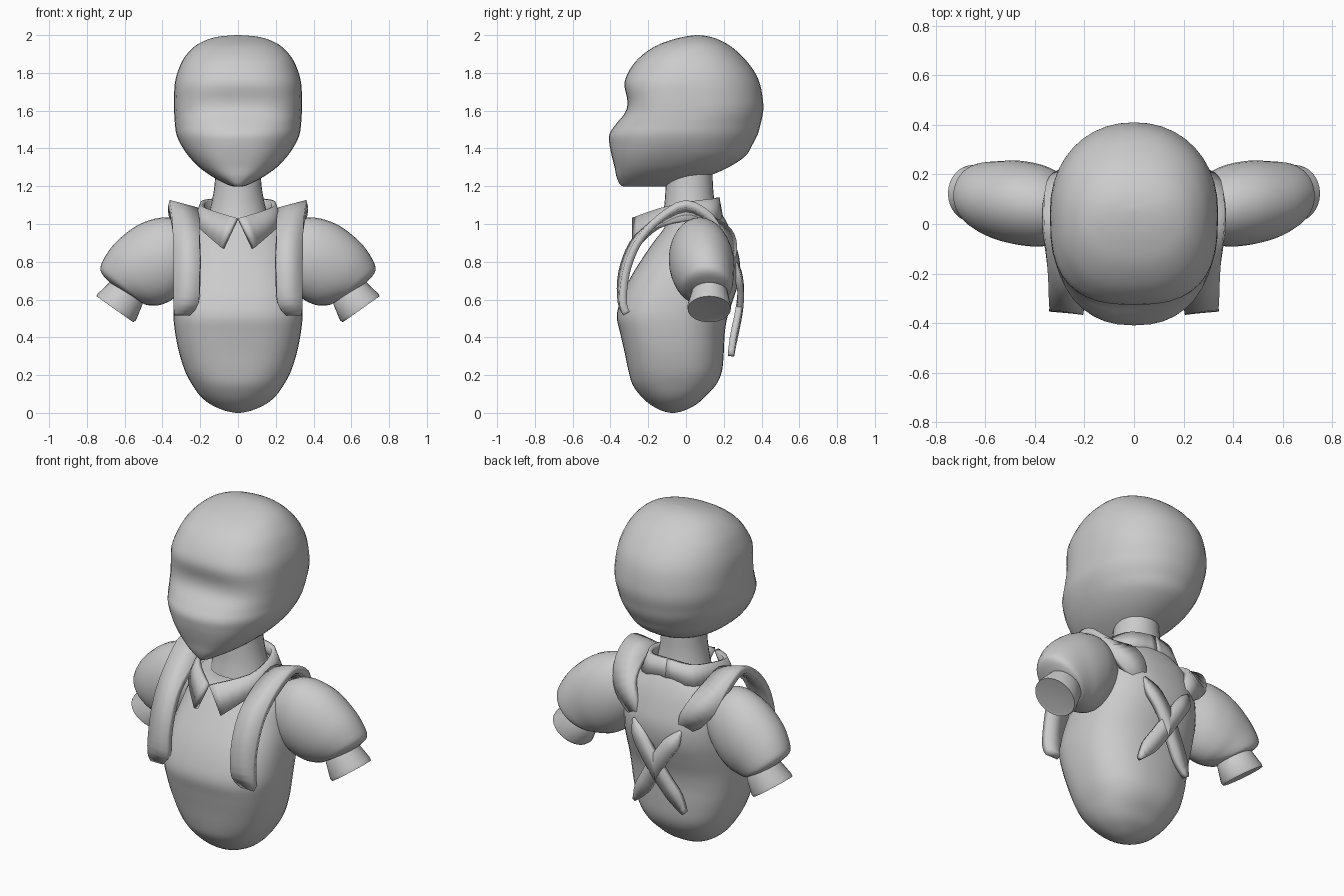
import bpy, bmesh, math
from mathutils import Vector

grey = bpy.data.materials.new("plain_grey")
grey.diffuse_color = (0.6, 0.6, 0.6, 1)


def smooth_path(rows, steps):
    """Catmull-Rom interpolation of rows of numbers."""
    out, n = [], len(rows)
    for i in range(n - 1):
        p0, p1, p2, p3 = (rows[max(0, min(n - 1, i + k))] for k in (-1, 0, 1, 2))
        for s in range(steps):
            t = s / steps
            out.append([0.5 * (2 * b + (c - a) * t + (2 * a - 5 * b + 4 * c - d) * t * t
                               + (3 * b - a - 3 * c + d) * t ** 3)
                        for a, b, c, d in zip(p0, p1, p2, p3)])
    out.append(list(rows[-1]))
    return out


def finish(name, bm, angle=35, thickness=0):
    bmesh.ops.recalc_face_normals(bm, faces=bm.faces)
    me = bpy.data.meshes.new(name)
    bm.to_mesh(me)
    bm.free()
    me.materials.append(grey)
    ob = bpy.data.objects.new(name, me)
    bpy.context.collection.objects.link(ob)
    if thickness:
        m = ob.modifiers.new("thickness", 'SOLIDIFY')
        m.thickness = thickness
        m.offset = 0
    bpy.ops.object.select_all(action='DESELECT')
    ob.select_set(True)
    bpy.context.view_layer.objects.active = ob
    bpy.ops.object.shade_smooth_by_angle(angle=math.radians(angle))
    return ob


def skin(bm, rings, closed):
    """Bridge consecutive rows of points with quads."""
    vs = [[bm.verts.new(p) for p in r] for r in rings]
    n = len(rings[0])
    for a, b in zip(vs, vs[1:]):
        for i in range(n if closed else n - 1):
            j = (i + 1) % n
            bm.faces.new((a[i], a[j], b[j], b[i]))
    return vs


def loft(name, rings, angle=35):
    bm = bmesh.new()
    vs = skin(bm, rings, True)
    bm.faces.new(vs[0])
    bm.faces.new(vs[-1])
    return finish(name, bm, angle)


def spow(v, e):
    return math.copysign(abs(v) ** e, v)


def level_rings(rows, steps=4, back=2.05, seg=40):
    """Rows are height, half width, front y, back y, squareness of the front."""
    rings = []
    for z, w, f, b, front in smooth_path(rows, steps):
        w = max(w, 0.002)
        ring = []
        for i in range(seg):
            s, c = math.sin(2 * math.pi * i / seg), math.cos(2 * math.pi * i / seg)
            e = 2 / (front if c > 0 else back)
            ring.append((w * spow(s, e), (f + b) / 2 - (b - f) / 2 * spow(c, e), z))
        rings.append(ring)
    return rings


# Head with recessed eye line and protruding chin
loft("head", level_rings([
    (1.198, .02, -.33, -.12, 2.2), (1.21, .06, -.35, -.01, 2.3), (1.25, .135, -.368, .11, 2.5),
    (1.30, .205, -.378, .225, 2.6), (1.36, .262, -.393, .315, 2.55), (1.42, .302, -.405, .352, 2.4),
    (1.475, .326, -.406, .38, 2.35), (1.53, .334, -.37, .395, 2.5), (1.59, .338, -.322, .408, 2.9),
    (1.65, .339, -.31, .408, 3.0), (1.74, .335, -.326, .392, 2.7), (1.81, .318, -.302, .36, 2.5),
    (1.88, .285, -.248, .305, 2.4), (1.94, .23, -.165, .238, 2.3), (1.975, .165, -.075, .175, 2.2),
    (1.993, .095, 0, .12, 2), (2.0, .005, .055, .065, 2)], back=2.12), 60)

# Torso, rounded at the base and narrowing at the shoulders
loft("torso", level_rings([
    (0.0, .01, -.08, -.06, 2), (.012, .07, -.13, -.01, 2), (.045, .145, -.19, .055, 2),
    (.09, .20, -.24, .105, 2.1), (.15, .243, -.283, .16, 2.3), (.22, .28, -.304, .19, 2.5),
    (.32, .312, -.325, .20, 2.65), (.42, .332, -.348, .205, 2.7), (.51, .342, -.366, .22, 2.7),
    (.60, .341, -.346, .25, 2.7), (.70, .333, -.303, .28, 2.6), (.80, .317, -.243, .285, 2.4),
    (.90, .295, -.175, .26, 2.2), (.98, .255, -.115, .23, 2.1), (1.05, .18, -.09, .19, 2),
    (1.08, .11, -.06, .15, 2)], back=2.4), 50)

# Neck
loft("neck", level_rings([
    (1.02, .165, -.13, .18, 2), (1.1, .143, -.115, .155, 2), (1.2, .125, -.108, .143, 2),
    (1.32, .118, -.105, .14, 2)], seg=28), 35)

# Folded collar: two wings meeting at the back, open at the front
inner = [(0, .165, 1.14), (.13, .135, 1.13), (.185, .02, 1.115), (.165, -.13, 1.08), (.005, -.275, 1.03)]
outer = [(0, .185, 1.03), (.16, .16, 1.02), (.22, .02, 1.02), (.205, -.15, .98), (.08, -.275, .87)]

# Shoulder straps: centre line x, y, z, then half width in x, y and z
strap = [(.295, -.315, .525, .04, 0, 0), (.275, -.337, .58, .066, .004, 0), (.27, -.335, .70, .068, .01, 0),
         (.27, -.305, .82, .07, .012, 0), (.273, -.245, .93, .07, .01, 0), (.28, -.135, 1.025, .073, 0, .01),
         (.292, 0, 1.088, .075, 0, .02), (.285, .12, 1.035, .075, .01, 0), (.25, .205, .94, .07, -.015, -.03),
         (.19, .232, .855, .05, -.02, -.035), (.145, .235, .80, .015, -.005, -.012)]

# Crossed back bands, pointed at both ends
cross = [(.15, .255, .79, .006, 0, -.004), (.11, .278, .725, .034, 0, -.022), (.055, .29, .645, .037, 0, -.023),
         (0, .284, .56, .038, 0, -.023), (-.055, .268, .47, .038, 0, -.023), (-.11, .25, .385, .034, 0, -.022),
         (-.16, .238, .305, .008, 0, -.005)]

# Puffed sleeve and cuff rings: upper x, z, lower x, z, centre y, half depth
sleeve = [(.25, .98, .25, .70, .065, .11), (.37, 1.035, .335, .61, .072, .16),
          (.52, 1.0, .40, .575, .085, .17), (.65, .90, .45, .568, .096, .157),
          (.718, .80, .485, .572, .11, .138), (.725, .745, .505, .58, .118, .12),
          (.68, .69, .54, .605, .13, .09)]
cuff = [(.66, .72, .51, .60, .125, .085), (.67, .70, .505, .575, .125, .095),
        (.742, .632, .54, .49, .123, .116), (.75, .618, .555, .48, .123, .114),
        (.735, .61, .57, .495, .123, .095)]


def limb_rings(rows, sx, steps, seg=32):
    rings = []
    for x1, z1, x2, z2, y, d in smooth_path(rows, steps):
        ring = []
        for i in range(seg):
            c, s = math.cos(2 * math.pi * i / seg), math.sin(2 * math.pi * i / seg)
            ring.append((sx * ((x1 + x2) / 2 + (x1 - x2) / 2 * c), y + d * s,
                         (z1 + z2) / 2 + (z1 - z2) / 2 * c))
        rings.append(ring)
    return rings


def band(name, path, sx, thickness):
    bm = bmesh.new()
    skin(bm, [[(sx * (x - w), y - d, z - h), (sx * (x + w), y + d, z + h)]
              for x, y, z, w, d, h in smooth_path(path, 3)], False)
    finish(name, bm, 30, thickness)


for side, sx in (("right", 1), ("left", -1)):
    bm = bmesh.new()
    skin(bm, [[Vector((sx * p[0], p[1], p[2])), Vector((sx * q[0], q[1], q[2]))]
              for p, q in zip(smooth_path(inner, 4), smooth_path(outer, 4))], False)
    finish(side + "_collar_wing", bm, thickness=.025)
    band(side + "_shoulder_strap", strap, sx, .04)
    band(side + "_back_cross_band", cross, sx, .034)
    loft(side + "_puffed_sleeve", limb_rings(sleeve, sx, 4), 60)
    loft(side + "_sleeve_cuff", limb_rings(cuff, sx, 1), 35)
